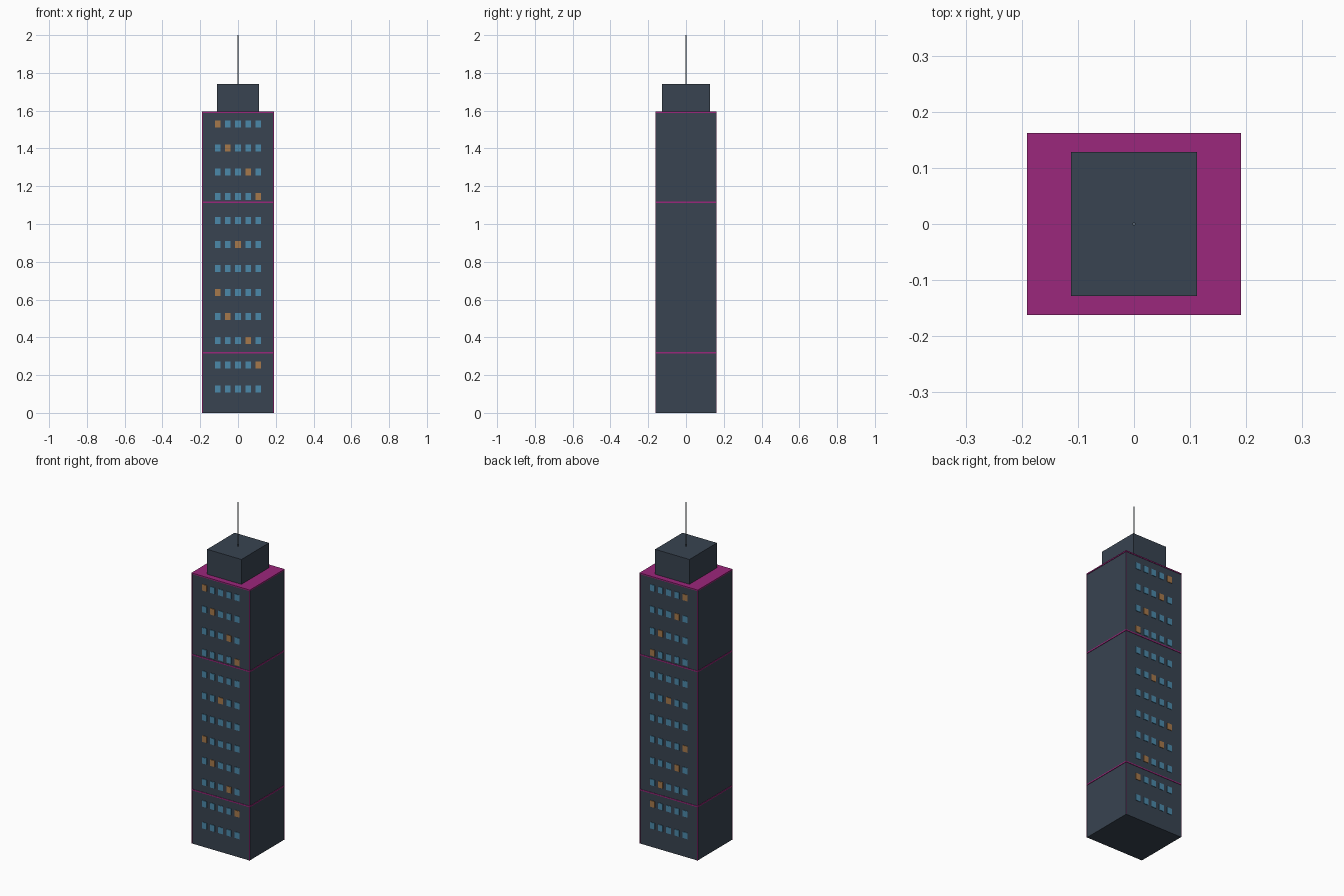
import bpy, bmesh, math
from mathutils import Matrix

if "Cube" in bpy.data.objects:
    bpy.data.objects.remove(bpy.data.objects["Cube"])


def material(name, rgb):
    m = bpy.data.materials.new(name)
    m.diffuse_color = (*rgb, 1)
    m.use_nodes = True
    m.node_tree.nodes["Principled BSDF"].inputs["Base Color"].default_value = m.diffuse_color
    return m


WALL = material("dark_wall", (0.04, 0.057, 0.082))
NEON = material("magenta_trim", (0.33, 0.02, 0.2))
BLUE = material("blue_glass", (0.07, 0.25, 0.4))
AMBER = material("amber_glass", (0.38, 0.19, 0.07))
STEEL = material("steel", (0.1, 0.13, 0.16))


def boxes(name, mat, items):
    """One object made of boxes given as (centre, size)."""
    bm = bmesh.new()
    for c, s in items:
        bmesh.ops.create_cube(bm, size=1, matrix=Matrix.Translation(c) @ Matrix.Diagonal((*s, 1)))
    me = bpy.data.meshes.new(name)
    bm.to_mesh(me)
    bm.free()
    me.materials.append(mat)
    ob = bpy.data.objects.new(name, me)
    bpy.context.collection.objects.link(ob)
    return ob


H = 1.592            # main shaft height
HX, HY = 0.1875, 0.1595  # shaft half width and half depth

# Shaft and setback crown
boxes("tower_shaft", WALL, [((0, 0, H / 2), (2 * HX, 2 * HY, H))])
boxes("tower_crown", WALL, [((0, 0, H + 0.075), (0.224, 0.256, 0.15))])

# Horizontal trim bands, the top one capping the roof
boxes("trim_bands", NEON,
      [((0, 0, z), (0.381, 0.324, 0.007)) for z in (0.2 * H, 0.7 * H, H)])

# Vertical trim strips at the corners of front and back
boxes("corner_strips", NEON,
      [((sx * 0.188, sy * 0.1605, H / 2), (0.004, 0.002, H))
       for sx in (-1, 1) for sy in (-1, 1)])

# Window grid on front and back; one lit column on most floors
LIT = [None, 4, 3, 1, 0, None, 2]
dark, lit = [], []
for row in range(12):
    for col in range(5):
        for side in (-1, 1):
            pane = (((col - 2) * 0.0535, side * 0.16, 0.1274 * (row + 1)),
                    (0.03, 0.005, 0.037))
            (lit if LIT[row % 7] == col else dark).append(pane)
boxes("windows", BLUE, dark)
boxes("lit_windows", AMBER, lit)

# Roof antenna
z0 = H + 0.15
bpy.ops.mesh.primitive_cylinder_add(vertices=6, radius=0.003, depth=2 - z0,
                                    location=(0, 0, (2 + z0) / 2))
antenna = bpy.context.object
antenna.name = "antenna"
antenna.data.materials.append(STEEL)
